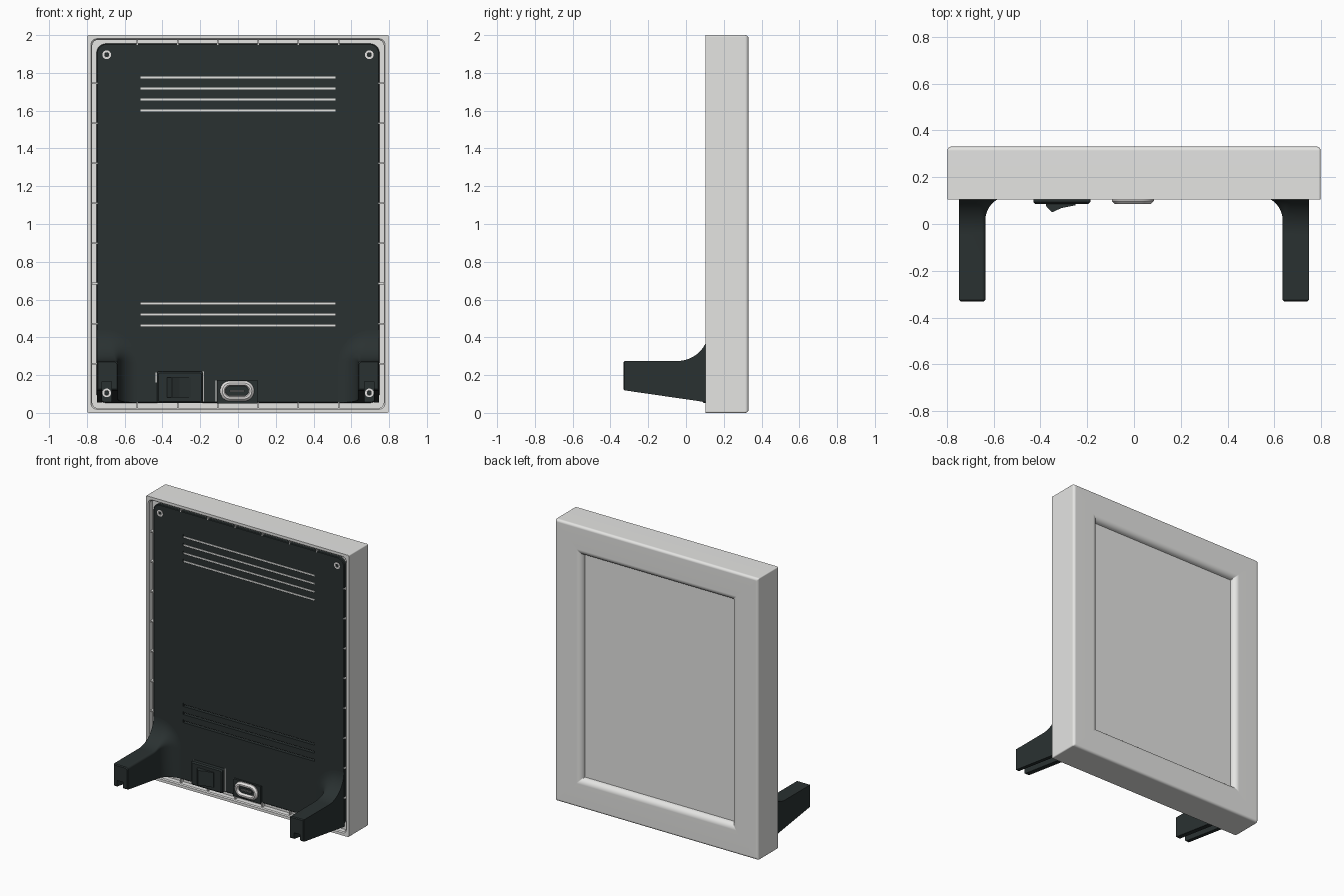
import bpy, bmesh, math
from mathutils import Vector

cube = bpy.data.objects.get("Cube")
if cube:
    bpy.data.objects.remove(cube, do_unlink=True)


def material(name, rgb):
    m = bpy.data.materials.new(name)
    m.use_nodes = True
    m.diffuse_color = (*rgb, 1)
    m.node_tree.nodes["Principled BSDF"].inputs["Base Color"].default_value = (*rgb, 1)
    return m


LIGHT = material("light grey shell", (0.78, 0.78, 0.765))
DARK = material("dark slate", (0.023, 0.031, 0.031))
METAL = material("socket light", (0.82, 0.80, 0.79))
SHADE = material("socket grey", (0.16, 0.16, 0.16))


def finish(name, bm, *mats, smooth=True):
    bmesh.ops.recalc_face_normals(bm, faces=bm.faces)
    me = bpy.data.meshes.new(name)
    bm.to_mesh(me)
    bm.free()
    ob = bpy.data.objects.new(name, me)
    bpy.context.collection.objects.link(ob)
    for m in mats:
        me.materials.append(m)
    if smooth:
        bpy.ops.object.select_all(action="DESELECT")
        ob.select_set(True)
        bpy.context.view_layer.objects.active = ob
        bpy.ops.object.shade_smooth_by_angle(angle=math.radians(35))
    return ob


def loft(bm, loops):
    """Join equal-length point loops into a closed skin; returns the last cap."""
    rings = [[bm.verts.new(p) for p in loop] for loop in loops]
    for a, b in zip(rings, rings[1:]):
        for i in range(len(a)):
            j = (i + 1) % len(a)
            bm.faces.new((a[i], a[j], b[j], b[i]))
    bm.faces.new(rings[0])
    return bm.faces.new(rings[-1])


def round_rect(cx, cz, w, h, r, y, steps=6):
    """Rounded rectangle loop, half sizes w and h, in the plane at depth y."""
    pts = []
    for k, (sx, sz) in enumerate(((1, 1), (-1, 1), (-1, -1), (1, -1))):
        for i in range(steps + 1):
            a = math.pi / 2 * (k + i / steps)
            pts.append(Vector((cx + sx * (w - r) + r * math.cos(a), y,
                               cz + sz * (h - r) + r * math.sin(a))))
    return pts


def add_box(bm, x0, x1, y0, y1, z0, z1):
    v = bmesh.ops.create_cube(bm, size=1)["verts"]
    for p in v:
        p.co = Vector(((x0 + x1) / 2 + p.co.x * (x1 - x0),
                       (y0 + y1) / 2 + p.co.y * (y1 - y0),
                       (z0 + z1) / 2 + p.co.z * (z1 - z0)))


# Shell: one skin running from the rear cavity, over the rim, to the sunken screen
W, H = 0.797, 1.0
steps = [(0.025, 0.145, 0.03), (0.025, 0.111, 0.03), (0.019, 0.104, 0.03),
         (0.0, 0.104, 0.008)]
for i in range(5):
    a = math.pi / 2 * i / 4
    steps.append((0.018 * (1 - math.cos(a)), 0.313 + 0.018 * math.sin(a), 0.008))
steps.append((0.168, 0.331, 0.004))
for i in range(1, 7):
    a = math.pi / 2 * i / 6
    steps.append((0.168 + 0.04 * math.sin(a), 0.291 + 0.04 * math.cos(a), 0.004))
bm = bmesh.new()
loft(bm, [round_rect(0, 1, W - d, H - d, r, y) for d, y, r in steps])
shell = finish("frame_shell", bm, LIGHT)
weighted = shell.modifiers.new("flat_face_normals", "WEIGHTED_NORMAL")
weighted.keep_sharp = True

# Small ribs in the gap between rim and back panel
bm = bmesh.new()
for i in range(8):
    z = 0.261 + 0.212 * i
    for s in (-1, 1):
        xs = sorted((s * 0.745, s * 0.775))
        add_box(bm, *xs, 0.118, 0.146, z - 0.004, z + 0.004)
for i in range(6):
    x = 0.2135 * (i - 2.5)
    add_box(bm, x - 0.004, x + 0.004, 0.118, 0.146, 0.022, 0.055)
    add_box(bm, x - 0.004, x + 0.004, 0.118, 0.146, 1.948, 1.978)
finish("gap_ribs", bm, LIGHT, smooth=False)

# Back panel with vent slots cut through
VENTS = [z - 0.0575 * i for z, n in ((1.78, 4), (0.584, 3)) for i in range(n)]
bm = bmesh.new()
loft(bm, [round_rect(0, 1.004, 0.749 - d, 0.951 - d, 0.05, y)
          for d, y in ((0, 0.143), (0, 0.124), (0.004, 0.12))])
panel = finish("back_panel", bm, DARK, smooth=False)
bm = bmesh.new()
for z in VENTS:
    add_box(bm, -0.515, 0.515, 0.10, 0.155, z - 0.011, z + 0.011)
cutter = finish("vent_cutter", bm, DARK, smooth=False)
cutter.hide_render = True
mod = panel.modifiers.new("vents", "BOOLEAN")
mod.object = cutter
mod.solver = "EXACT"
bpy.context.view_layer.objects.active = panel
bpy.ops.object.modifier_apply(modifier="vents")
bpy.data.objects.remove(cutter, do_unlink=True)

# Dark louvre in the upper half of each slot, light strip showing in the upper set
bm = bmesh.new()
for z in VENTS:
    add_box(bm, -0.516, 0.516, 0.125, 0.14, z, z + 0.012)
finish("vent_louvres", bm, DARK, smooth=False)
bm = bmesh.new()
for z in VENTS[:4]:
    add_box(bm, -0.515, 0.515, 0.122, 0.13, z - 0.011, z)
finish("vent_strips", bm, LIGHT, smooth=False)

# Screws in the four corners
for z, level in ((1.896, "upper"), (0.106, "lower")):
    for x, side in ((-0.695, "right"), (0.695, "left")):
        bm = bmesh.new()
        cap = loft(bm, [round_rect(x, z, r, r, r * 0.999, y) for r, y in
                        ((0.023, 0.125), (0.023, 0.117), (0.013, 0.117), (0.011, 0.121))])
        cap.material_index = 1
        finish(f"screw_{level}_{side}", bm, METAL, SHADE)


# Feet: channel section that flares into the panel
def foot_section(s, y, shrink=0.0):
    def flare(start):
        u = min(max((y - start) / (0.12 - start), 0), 1)
        return 1 - math.sqrt(1 - u * u)
    inner = 0.635 - 0.105 * flare(0.015) + shrink
    top = 0.275 + 0.165 * flare(-0.045) - shrink
    low = max(0.054, 0.12 - 0.145 * (y + 0.33)) + shrink
    outer = 0.747 - shrink
    r = 0.015 + 0.165 * flare(0.0)
    notch = max(0.165, low + 0.03)
    pts = [(outer, low), (outer, top)]
    for i in range(9):
        a = math.pi / 2 * i / 8
        pts.append((inner + r - r * math.sin(a), top - r + r * math.cos(a)))
    pts += [(inner, low), (0.67, low), (0.67, notch), (0.72, notch), (0.72, low)]
    return [Vector((s * x, y, z)) for x, z in pts]


for s, side in ((-1, "right"), (1, "left")):
    bm = bmesh.new()
    loops = [foot_section(s, -0.331, 0.006), foot_section(s, -0.325), foot_section(s, -0.045)]
    for i in range(1, 17):
        loops.append(foot_section(s, -0.045 + 0.165 * math.sin(math.pi / 2 * i / 16)))
    loops.append(foot_section(s, 0.128))
    loft(bm, loops)
    finish(f"foot_{side}", bm, DARK)

# Rocker switch: bezel and wedge shaped key
bm = bmesh.new()
loft(bm, [round_rect(-0.308, 0.135, 0.122 - d, 0.083 - d, 0.008, y)
          for d, y in ((0, 0.13), (0, 0.094), (0.008, 0.086))])
finish("switch_bezel", bm, DARK)
bm = bmesh.new()
key = [(-0.378, 0.09), (-0.375, 0.076), (-0.35, 0.05), (-0.31, 0.068), (-0.25, 0.08), (-0.25, 0.09)]
loft(bm, [[Vector((x, y, z)) for x, y in key] for z in (0.082, 0.188)])
finish("switch_key", bm, DARK, smooth=False)

# Socket: dark mount with a light oval ring
bm = bmesh.new()
add_box(bm, -0.112, 0.103, 0.106, 0.13, 0.05, 0.173)
finish("socket_mount", bm, DARK, smooth=False)
bm = bmesh.new()
ring = [(0.0, 0.115), (0.0, 0.098), (0.012, 0.086), (0.022, 0.086), (0.027, 0.092), (0.029, 0.108)]
cap = loft(bm, [round_rect(-0.005, 0.116, 0.09 - d, 0.054 - d, 0.0535 - d, y, 8) for d, y in ring])
cap.material_index = 1
finish("socket_ring", bm, METAL, SHADE)
bm = bmesh.new()
add_box(bm, -0.045, 0.035, 0.095, 0.11, 0.111, 0.121)
finish("socket_tongue", bm, SHADE, smooth=False)

# Thin light gaps beside the switch and socket
bm = bmesh.new()
for x, z0, z1 in ((-0.184, 0.06, 0.22), (-0.116, 0.06, 0.172), (-0.433, 0.16, 0.215)):
    add_box(bm, x - 0.003, x + 0.003, 0.117, 0.122, z0, z1)
finish("light_gaps", bm, LIGHT, smooth=False)
